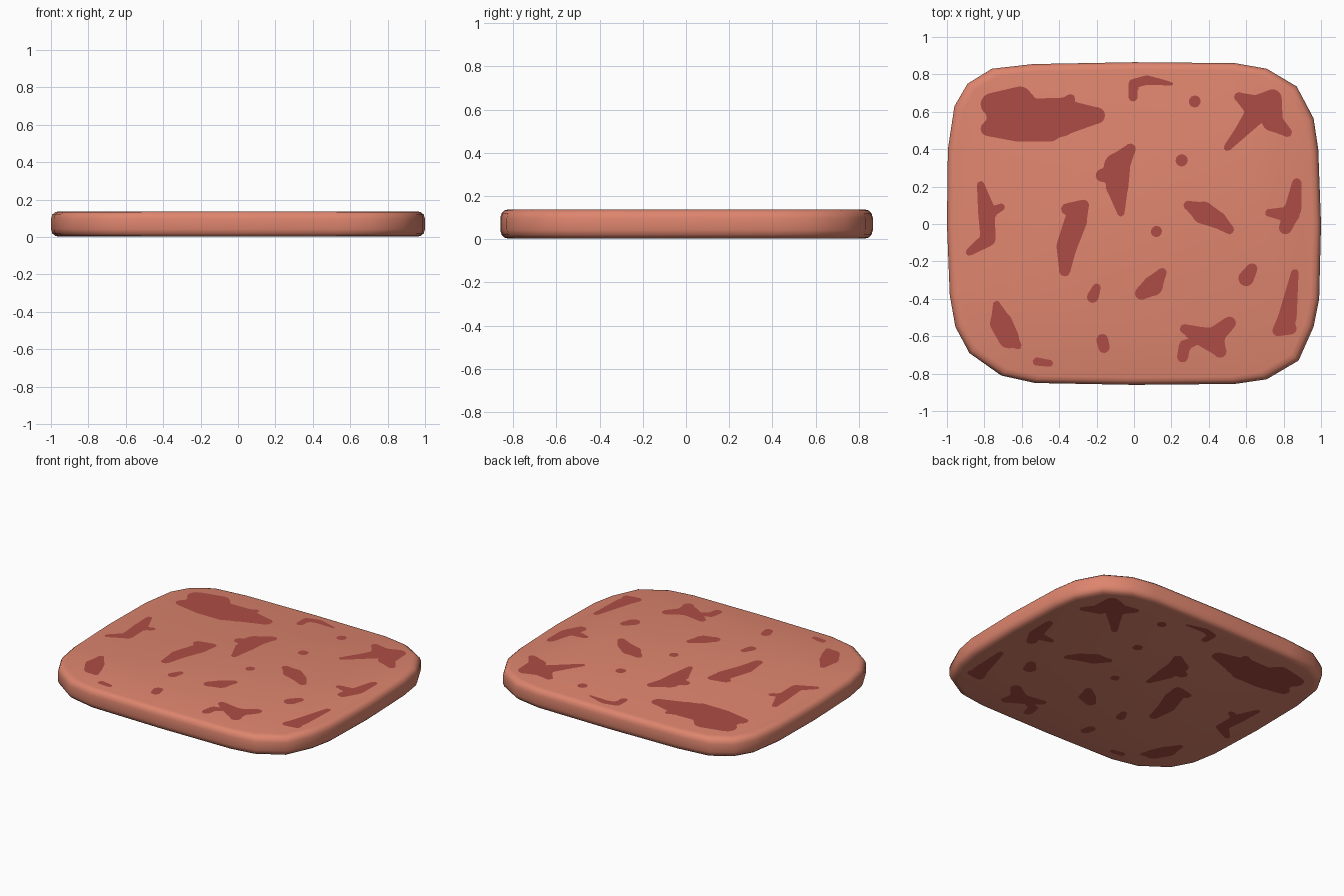
import bpy, bmesh
from mathutils import Vector

if "Cube" in bpy.data.objects:
    bpy.data.objects.remove(bpy.data.objects["Cube"])

H = 0.14


def material(name, rgb):
    m = bpy.data.materials.new(name)
    m.diffuse_color = (*rgb, 1)
    m.use_nodes = True
    m.node_tree.nodes["Principled BSDF"].inputs["Base Color"].default_value = m.diffuse_color
    return m


salmon = material("salmon pink", (0.73, 0.235, 0.156))
red = material("dark red", (0.42, 0.073, 0.060))


def make_object(name, bm, mat):
    me = bpy.data.meshes.new(name)
    bm.to_mesh(me)
    bm.free()
    me.materials.append(mat)
    ob = bpy.data.objects.new(name, me)
    bpy.context.collection.objects.link(ob)
    return ob


# Slab: irregular rounded outline lofted through a rounded edge profile
outline = [(0, .865), (-.54, .855), (-.76, .83), (-.89, .75), (-.96, .63), (-.995, .4),
           (-1, 0), (-.985, -.38), (-.955, -.55), (-.88, -.69), (-.71, -.81), (-.53, -.85),
           (0, -.86), (.54, -.855), (.71, -.83), (.88, -.73), (.96, -.55), (.99, -.4),
           (1, 0), (.985, .4), (.96, .565), (.87, .735), (.71, .83), (.54, .86)]
half = [(.045, .002), (.022, .007), (.007, .02), (0, .042)]
profile = half + [(i, H - z) for i, z in reversed(half)]
bm = bmesh.new()
rings = [[bm.verts.new((x * (1 - i), y * (1 - i), z)) for x, y in outline] for i, z in profile]
n = len(outline)
for a, b in zip(rings, rings[1:]):
    for k in range(n):
        bm.faces.new((a[k], a[(k + 1) % n], b[(k + 1) % n], b[k]))
bm.faces.new(list(reversed(rings[0])))
bm.faces.new(rings[-1])
for f in bm.faces:
    f.smooth = True
make_object("slab", bm, salmon)

# Patches: brush strokes of (x, y, radius) whose union forms each blotch
segments = []


def stroke(*pts):
    if len(pts) == 1:
        pts = pts * 2
    for a, b in zip(pts, pts[1:]):
        segments.append((Vector(a[:2]), Vector(b[:2]), a[2], b[2]))


# big upper left blotch
stroke((-.76, .64, .06), (-.61, .67, .065), (-.56, .58, .09), (-.40, .57, .105), (-.2, .58, .045))
stroke((-.78, .51, .04), (-.62, .50, .06), (-.45, .5, .06))
stroke((-.72, .58, .07), (-.6, .57, .08))
stroke((-.34, .67, .025), (-.4, .6, .06))
# upper edge hook and upper right blotch
stroke((-.005, .68, .025), (-.005, .75, .025), (.07, .77, .025), (.2, .75, .01))
stroke((.56, .68, .025), (.66, .62, .07), (.74, .67, .05), (.74, .55, .055), (.82, .49, .025))
stroke((.66, .6, .06), (.57, .49, .035), (.5, .41, .02))
# middle blotches
stroke((-.02, .40, .03), (-.09, .31, .07), (-.09, .2, .06), (-.07, .06, .02))
stroke((-.17, .26, .035), (-.09, .27, .06))
stroke((-.36, .08, .03), (-.27, .1, .03), (-.31, .02, .06), (-.36, -.12, .055), (-.37, -.25, .03))
stroke((.29, .1, .025), (.37, .06, .06), (.45, .02, .045), (.51, -.03, .025))
stroke((.15, -.26, .025), (.1, -.33, .055), (.04, -.37, .035))
# left and right edge blotches
stroke((-.82, .21, .02), (-.79, .08, .045), (-.78, -.08, .04), (-.88, -.15, .02))
stroke((-.79, .05, .03), (-.71, .09, .02))
stroke((.87, .22, .025), (.85, .08, .045), (.81, -.02, .035))
stroke((.72, .06, .02), (.84, .05, .045))
stroke((.86, -.26, .02), (.84, -.38, .035), (.82, -.5, .05), (.77, -.57, .03), (.84, -.56, .03))
# lower blotches
stroke((-.735, -.43, .02), (-.71, -.53, .06), (-.67, -.61, .055), (-.62, -.65, .02))
stroke((.27, -.56, .025), (.36, -.6, .05), (.42, -.62, .065), (.46, -.68, .035))
stroke((.43, -.6, .05), (.51, -.53, .035))
stroke((.34, -.62, .02), (.27, -.65, .03), (.26, -.71, .03))
# small dots
for dot in [(.325, .655, .032), (.255, .34, .033), (.12, -.04, .03)]:
    stroke(dot)
stroke((-.2, -.34, .022), (-.22, -.39, .032))
stroke((.63, -.24, .03), (.6, -.29, .042))
stroke((-.52, -.735, .022), (-.45, -.745, .018))
stroke((-.17, -.62, .032), (-.16, -.66, .03))


def field(p):
    # positive inside any stroke
    best = -9
    for a, b, ra, rb in segments:
        d = b - a
        t = max(0, min(1, (p - a).dot(d) / max(d.length_squared, 1e-9)))
        best = max(best, ra + (rb - ra) * t - (p - a - d * t).length)
    return best


S = 0.017
nx, ny = 59, 50
grid = {}
for i in range(-nx, nx + 1):
    for j in range(-ny, ny + 1):
        p = Vector((i * S, j * S))
        grid[i, j] = (p, field(p))


def clip(tri):
    # keep the part of a triangle lying inside the strokes
    out = []
    for (p, f), (q, g) in zip(tri, tri[1:] + tri[:1]):
        if f > 0:
            out.append(p)
        if (f > 0) != (g > 0):
            out.append(p.lerp(q, f / (f - g)))
    return out


polys = []
for i in range(-nx, nx):
    for j in range(-ny, ny):
        a, b, c, d = grid[i, j], grid[i + 1, j], grid[i + 1, j + 1], grid[i, j + 1]
        polys += [clip([a, b, c]), clip([a, c, d])]

# The same blotches show on the top and the underside
for name, z, flip in (("top_patches", H, False), ("bottom_patches", 0, True)):
    bm = bmesh.new()
    for poly in polys:
        if len(poly) > 2:
            vs = [bm.verts.new((p.x, p.y, z)) for p in poly]
            bm.faces.new(vs[::-1] if flip else vs)
    bmesh.ops.remove_doubles(bm, verts=bm.verts, dist=1e-5)
    make_object(name, bm, red)
